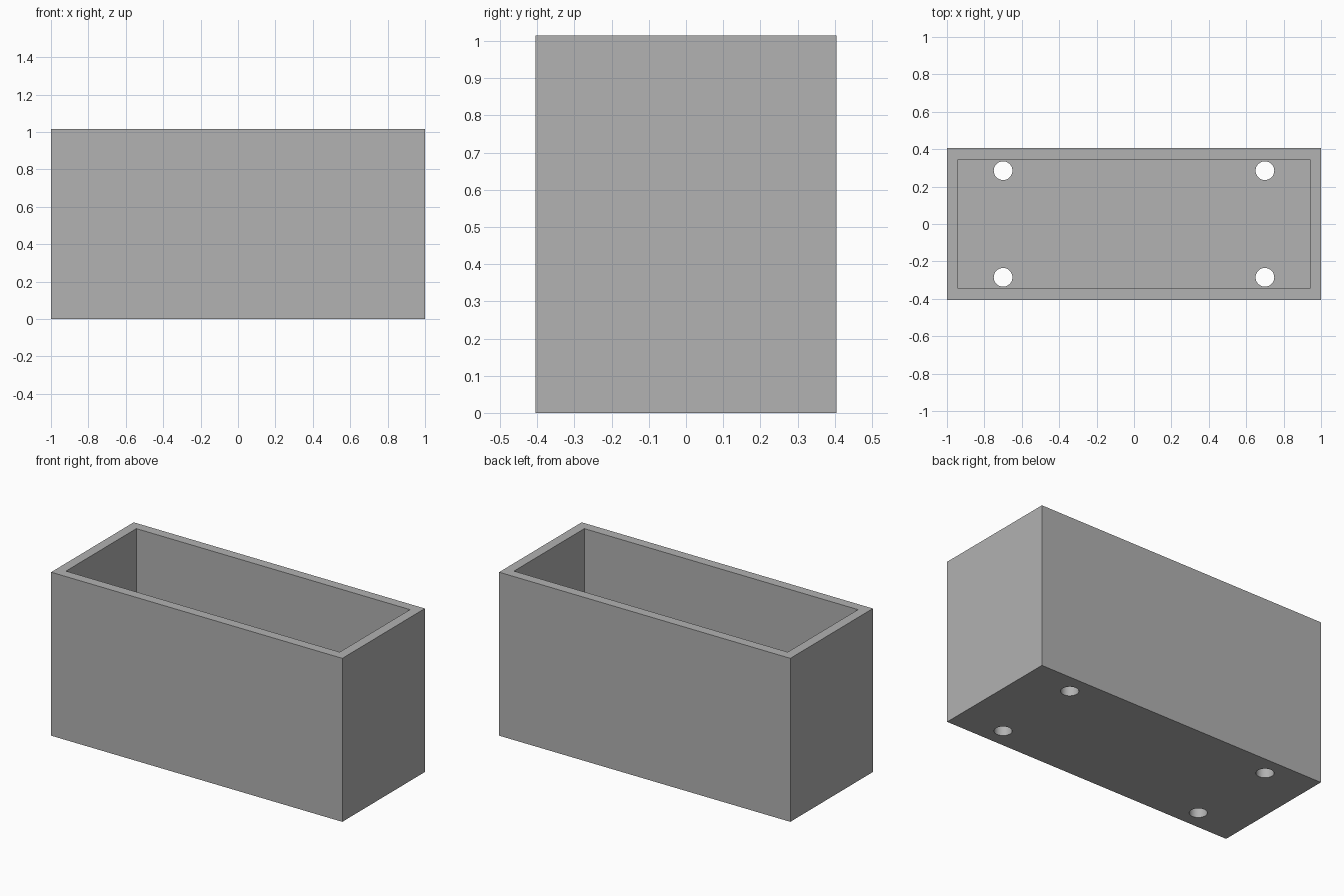
import bpy

cube = bpy.data.objects.get("Cube")
if cube:
    bpy.data.objects.remove(cube, do_unlink=True)

LENGTH, DEPTH, HEIGHT = 2.0, 0.81, 1.015
WALL = 0.06
HOLE_X, HOLE_Y, HOLE_R = 0.7, 0.285, 0.05

grey = bpy.data.materials.new("plain grey")
grey.use_nodes = True
color = (0.445, 0.445, 0.445, 1)
grey.diffuse_color = color
grey.node_tree.nodes["Principled BSDF"].inputs["Base Color"].default_value = color


def box(name, size, z_bottom):
    bpy.ops.mesh.primitive_cube_add(size=1, location=(0, 0, z_bottom + size[2] / 2))
    obj = bpy.context.object
    obj.name = name
    obj.scale = size
    bpy.ops.object.transform_apply(location=True, rotation=False, scale=True)
    obj.data.materials.append(grey)
    return obj


def cut(target, cutter):
    cutter.hide_render = True
    mod = target.modifiers.new(cutter.name, 'BOOLEAN')
    mod.operation = 'DIFFERENCE'
    mod.solver = 'EXACT'
    mod.object = cutter
    bpy.context.view_layer.objects.active = target
    bpy.ops.object.modifier_apply(modifier=mod.name)
    bpy.data.objects.remove(cutter, do_unlink=True)


# Open-topped planter box
planter = box("planter_box", (LENGTH, DEPTH, HEIGHT), 0)
cut(planter, box("cavity_cutter", (LENGTH - 2 * WALL, DEPTH - 2 * WALL, HEIGHT), WALL))

# Four round drainage holes through the floor
for sx in (-1, 1):
    for sy in (-1, 1):
        bpy.ops.mesh.primitive_cylinder_add(
            vertices=48, radius=HOLE_R, depth=4 * WALL,
            location=(sx * HOLE_X, sy * HOLE_Y, 0))
        drill = bpy.context.object
        drill.name = "drain_cutter"
        drill.data.materials.append(grey)
        cut(planter, drill)

# Smooth the round hole walls, keep box edges sharp
bpy.ops.object.select_all(action='DESELECT')
planter.select_set(True)
bpy.context.view_layer.objects.active = planter
bpy.ops.object.shade_smooth_by_angle()
